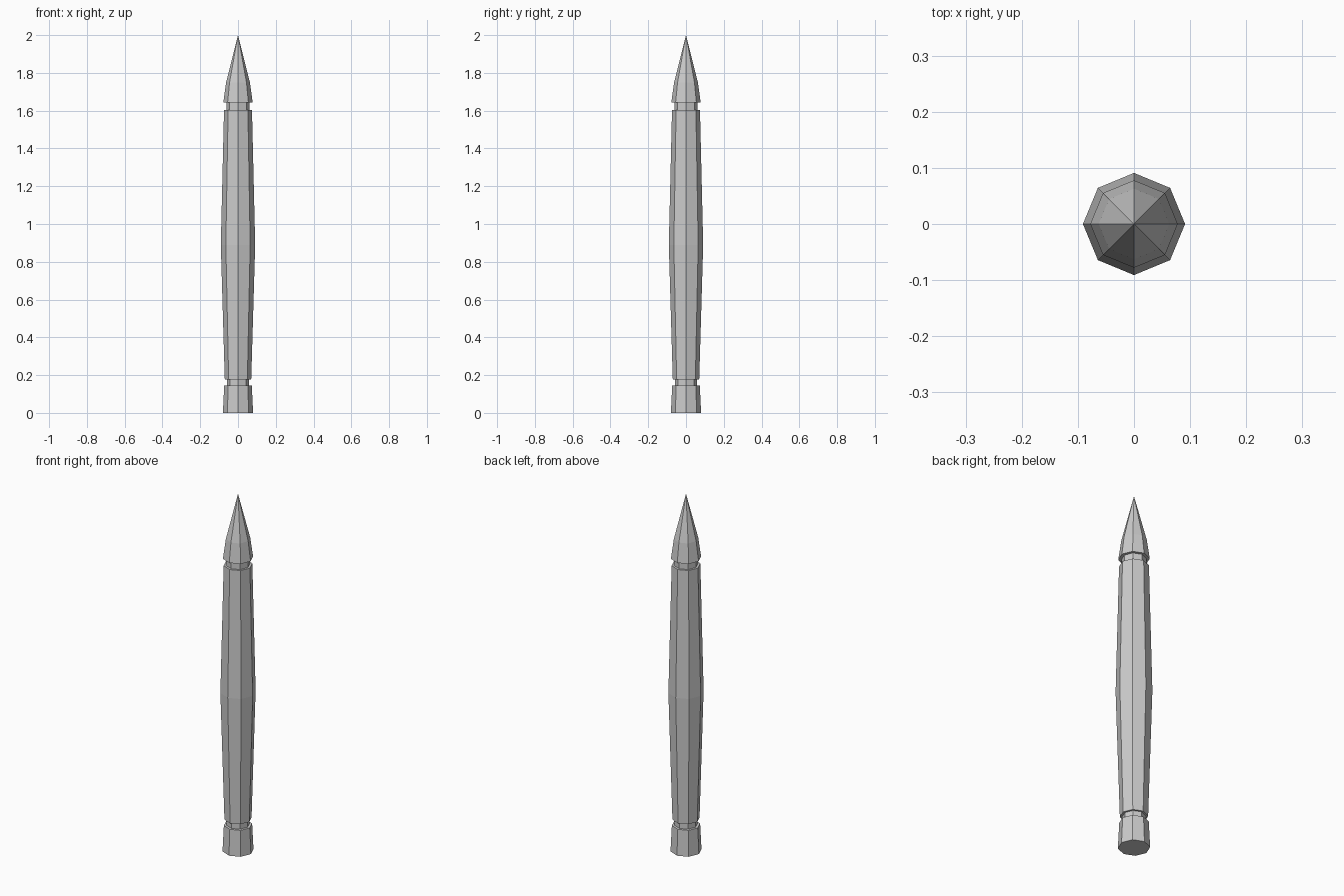
import bpy, bmesh
from math import cos, sin, tau

if "Cube" in bpy.data.objects:
    bpy.data.objects.remove(bpy.data.objects["Cube"])

SIDES = 8


def lathe(name, profile):
    """Closed eight-sided solid from (radius, z) pairs; radius 0 makes a point."""
    bm = bmesh.new()
    rings = []
    for r, z in profile:
        if r == 0:
            rings.append([bm.verts.new((0, 0, z))] * SIDES)
        else:
            rings.append([bm.verts.new((r * cos(tau * i / SIDES), r * sin(tau * i / SIDES), z))
                          for i in range(SIDES)])
    for low, high in zip(rings, rings[1:]):
        for i in range(SIDES):
            j = (i + 1) % SIDES
            corners = [low[i], low[j], high[j], high[i]]
            bm.faces.new(list(dict.fromkeys(corners)))
    # End caps
    if profile[0][0]:
        bm.faces.new(rings[0][::-1])
    if profile[-1][0]:
        bm.faces.new(rings[-1])
    bmesh.ops.recalc_face_normals(bm, faces=bm.faces)
    mesh = bpy.data.meshes.new(name)
    bm.to_mesh(mesh)
    bm.free()
    obj = bpy.data.objects.new(name, mesh)
    bpy.context.collection.objects.link(obj)
    return obj


# Flared foot
lathe("foot", [(0.08, 0), (0.073, 0.145)])
# Recessed ring between foot and shaft
lathe("lower_groove", [(0.059, 0.145), (0.059, 0.178)])
# Swelling shaft
lathe("shaft", [(0.07, 0.178), (0.091, 0.89), (0.074, 1.603)])
# Recessed neck under the point
lathe("upper_groove", [(0.062, 1.603), (0.062, 1.642)])
# Pointed tip with a slight bend
lathe("tip", [(0.078, 1.642), (0.063, 1.75), (0, 2.0)])
